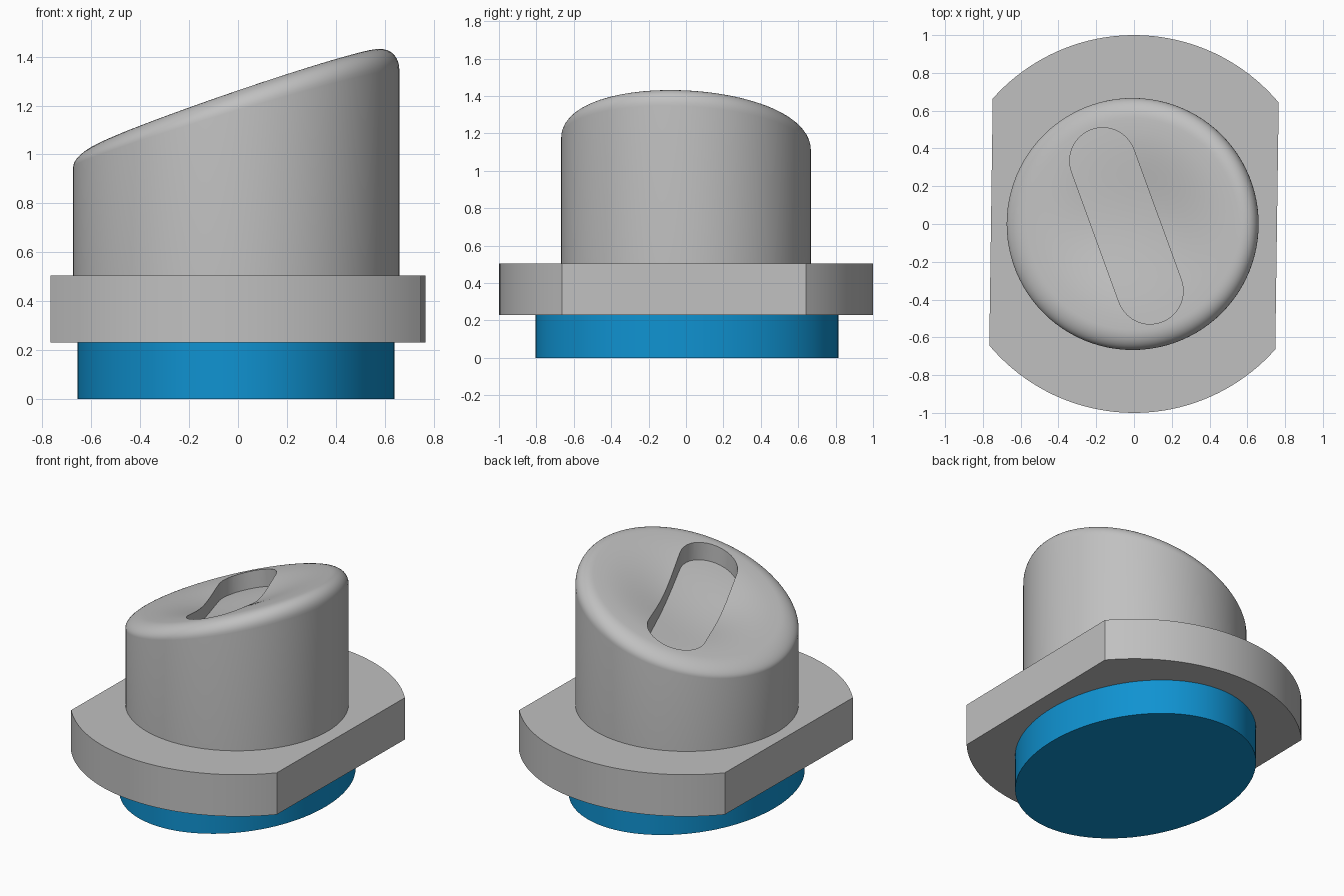
import bpy, bmesh, math

if "Cube" in bpy.data.objects:
    bpy.data.objects.remove(bpy.data.objects["Cube"])

N = 96                      # segments round the body
R = 0.667                   # body radius
CX = -0.007                 # body centre
TILT = math.radians(-8)     # direction of the high side


def material(name, rgb):
    m = bpy.data.materials.new(name)
    m.diffuse_color = (*rgb, 1)
    m.use_nodes = True
    m.node_tree.nodes["Principled BSDF"].inputs["Base Color"].default_value = m.diffuse_color
    return m


grey = material("light grey", (0.53, 0.53, 0.53))
blue = material("blue", (0.005, 0.29, 0.64))


def add_object(name, bm, mat):
    bmesh.ops.recalc_face_normals(bm, faces=bm.faces)
    mesh = bpy.data.meshes.new(name)
    bm.to_mesh(mesh)
    bm.free()
    mesh.materials.append(mat)
    ob = bpy.data.objects.new(name, mesh)
    bpy.context.collection.objects.link(ob)
    return ob


def smooth(ob):
    bpy.ops.object.select_all(action='DESELECT')
    ob.select_set(True)
    bpy.context.view_layer.objects.active = ob
    bpy.ops.object.shade_smooth_by_angle(angle=math.radians(30))


def prism(name, outline, z0, z1, mat):
    bm = bmesh.new()
    base = bm.faces.new([bm.verts.new((x, y, z0)) for x, y in outline])
    top = bmesh.ops.extrude_face_region(bm, geom=[base], use_keep_orig=True)
    for v in top["geom"]:
        if isinstance(v, bmesh.types.BMVert):
            v.co.z = z1
    ob = add_object(name, bm, mat)
    smooth(ob)
    return ob


def plane(x, y):
    """Height of the sloping rim."""
    return 1.235 + 0.345 * (x * math.cos(TILT) + y * math.sin(TILT))


def dip(x, y):
    """Depth of the finger dish."""
    r = math.hypot(x - CX, y)
    return 0.035 * (1 + math.cos(math.pi * r / 0.52)) if r < 0.52 else 0


# blue oval foot
ring = [2 * math.pi * i / N for i in range(N)]
prism("oval_foot", [(-0.008 + 0.648 * math.cos(a), 0.005 + 0.81 * math.sin(a)) for a in ring],
      0, 0.235, blue)

# round flange with two flats
arc = [math.radians(40 + 98.4 * i / 40 + half) for half in (0, 180) for i in range(41)]
prism("flange", [(math.cos(a), math.sin(a)) for a in arc], 0.23, 0.505, grey)

# slanted body: rings from the dish centre, over the rounded rim, down to the flange
bm = bmesh.new()
FIL = 0.56
radii = [0.56 * i / 16 for i in range(1, 17)]
radii += [FIL + (R - FIL) * math.sin(math.pi / 2 * i / 10) for i in range(1, 11)]
rings = []
for r in radii:
    verts = []
    for a in ring:
        x, y = CX + r * math.cos(a), r * math.sin(a)
        k = min(1, max(0, (r - FIL) / (R - FIL)))
        drop = (0.085 + 0.03 * math.cos(a)) * (1 - math.sqrt(1 - k * k))
        verts.append(bm.verts.new((x, y, plane(x, y) - dip(x, y) - drop)))
    rings.append(verts)
rings.append([bm.verts.new((CX + R * math.cos(a), R * math.sin(a), 0.49)) for a in ring])
centre = bm.verts.new((CX, 0, plane(CX, 0) - dip(CX, 0)))
for i in range(N):
    j = (i + 1) % N
    bm.faces.new((centre, rings[0][i], rings[0][j]))
    for lo, hi in zip(rings, rings[1:]):
        bm.faces.new((lo[i], hi[i], hi[j], lo[j]))
bm.faces.new(rings[-1])
body = add_object("slanted_body", bm, grey)

# slot cutter: round-ended shape with a curved floor
bm = bmesh.new()
bmesh.ops.create_grid(bm, x_segments=20, y_segments=24, size=1)
ang, half, rad = math.radians(20), 0.367, 0.175
floor = list(bm.faces)
for v in bm.verts:
    s = max(-1, min(1, v.co.x))
    w = rad * math.sin(math.pi / 2 * s)
    t = v.co.y * (half + math.sqrt(max(0, rad * rad - w * w)))
    x = -0.04 + w * math.cos(ang) - t * math.sin(ang)
    y = -0.01 + w * math.sin(ang) + t * math.cos(ang)
    v.co = (x, y, plane(x, y) - 0.115 - 0.45 * dip(x, y))
lid = bmesh.ops.extrude_face_region(bm, geom=floor, use_keep_orig=True)
for v in lid["geom"]:
    if isinstance(v, bmesh.types.BMVert):
        v.co.z = 1.8
cutter = add_object("slot_cutter", bm, grey)
cutter.hide_render = True

# cut the slot, then shade
mod = body.modifiers.new("slot", 'BOOLEAN')
mod.operation = 'DIFFERENCE'
mod.solver = 'EXACT'
mod.object = cutter
bpy.context.view_layer.objects.active = body
bpy.ops.object.modifier_apply(modifier=mod.name)
bpy.data.objects.remove(cutter, do_unlink=True)
smooth(body)
